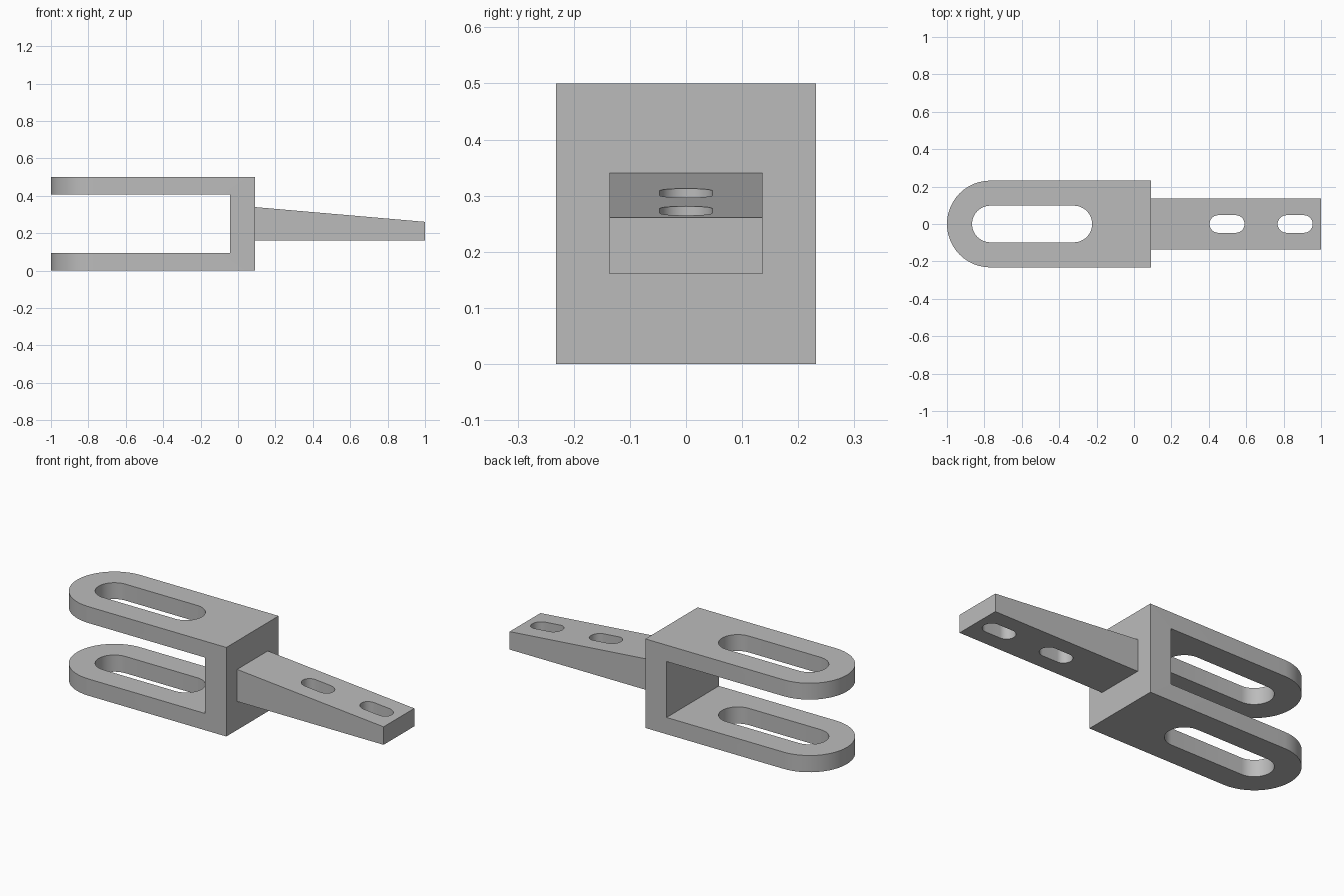
import bpy, bmesh, math
from mathutils import Vector

cube = bpy.data.objects.get("Cube")
if cube:
    bpy.data.objects.remove(cube, do_unlink=True)

grey = bpy.data.materials.new("plain grey")
grey.use_nodes = True
COLOUR = (0.5, 0.5, 0.5, 1)
grey.diffuse_color = COLOUR
grey.node_tree.nodes["Principled BSDF"].inputs["Base Color"].default_value = COLOUR


def arc(cx, r, start, steps=24):
    """Half circle around (cx, 0), counter-clockwise from a start angle."""
    angles = [start + math.pi * i / steps for i in range(steps + 1)]
    return [(cx + r * math.cos(a), r * math.sin(a)) for a in angles]


def slot(x0, x1, r):
    """Outline of a slot with round ends."""
    return arc(x1 - r, r, -math.pi / 2) + arc(x0 + r, r, math.pi / 2)


def prism(name, outline, offset, depth):
    """Extrude a flat outline from its offset point along depth."""
    bm = bmesh.new()
    up = Vector(depth).z != 0
    verts = [bm.verts.new(Vector((a, b, 0) if up else (a, 0, b)) + Vector(offset))
             for a, b in outline]
    face = bm.faces.new(verts)
    out = bmesh.ops.extrude_face_region(bm, geom=[face])["geom"]
    bmesh.ops.translate(bm, vec=depth, verts=[v for v in out if isinstance(v, bmesh.types.BMVert)])
    bmesh.ops.recalc_face_normals(bm, faces=bm.faces)
    mesh = bpy.data.meshes.new(name)
    bm.to_mesh(mesh)
    bm.free()
    mesh.materials.append(grey)
    obj = bpy.data.objects.new(name, mesh)
    bpy.context.collection.objects.link(obj)
    return obj


def cut(target, cutters):
    """Subtract the cutters, apply the result and remove the helpers."""
    for cutter in cutters:
        cutter.hide_render = True
        mod = target.modifiers.new("cut", "BOOLEAN")
        mod.operation = "DIFFERENCE"
        mod.solver = "EXACT"
        mod.object = cutter
    bpy.ops.object.select_all(action="DESELECT")
    target.select_set(True)
    bpy.context.view_layer.objects.active = target
    for mod in list(target.modifiers):
        bpy.ops.object.modifier_apply(modifier=mod.name)
    for cutter in cutters:
        bpy.data.objects.remove(cutter, do_unlink=True)
    bpy.ops.object.shade_smooth_by_angle(angle=math.radians(30))


# Fork: round-ended block with a gap between two slotted arms
half = 0.232
back = 0.09
fork = prism("fork", [(back, -half), (back, half)] + arc(half - 1, half, math.pi / 2),
             (0, 0, 0), (0, 0, 0.5))
gap = prism("gap_cutter", [(-1.2, 0.094), (-0.042, 0.094), (-0.042, 0.408), (-1.2, 0.408)],
            (0, -0.5, 0), (0, 1, 0))
arm_slot = prism("arm_slot_cutter", slot(-0.866, -0.224, 0.098), (0, 0, -0.2), (0, 0, 1))
cut(fork, [gap, arm_slot])

# Tongue: tapered bar with two short slots, rooted in the fork
root = 0.04
slope = (0.34 - 0.261) / (1 - back)
tongue = prism("tongue", [(root, 0.16), (1, 0.16), (1, 0.261), (root, 0.34 + slope * (back - root))],
               (0, -0.136, 0), (0, 0.272, 0))
cut(tongue, [prism("tongue_slot_cutter", slot(x, x + 0.187, 0.047), (0, 0, -0.2), (0, 0, 1))
             for x in (0.404, 0.768)])
